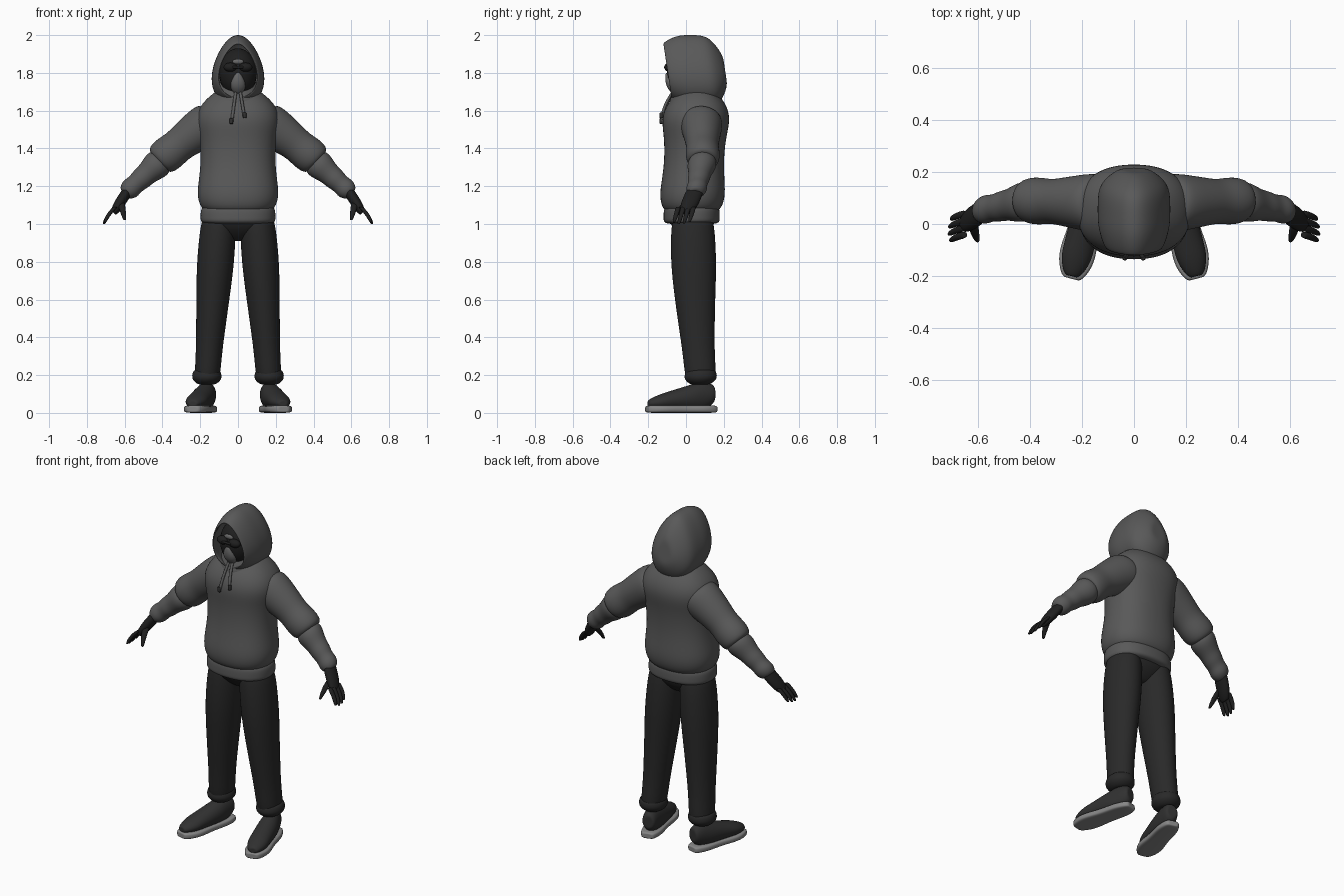
import bpy, bmesh
from math import sin, cos, pi, copysign
from mathutils import Vector

default_cube = bpy.data.objects.get("Cube")
if default_cube:
    bpy.data.objects.remove(default_cube, do_unlink=True)


def material(name, grey):
    mat = bpy.data.materials.new(name)
    mat.use_nodes = True
    color = (grey, grey, grey, 1)
    mat.diffuse_color = color
    mat.node_tree.nodes["Principled BSDF"].inputs["Base Color"].default_value = color
    return mat


FABRIC = material("hoodie_grey", .1)
TROUSER = material("trouser_charcoal", .022)
BLACK = material("glove_black", .014)
SHOE = material("shoe_charcoal", .03)
SOLE = material("sole_grey", .24)
MASK = material("mask_grey", .14)

ACROSS, BACK, UP = Vector((1, 0, 0)), Vector((0, 1, 0)), Vector((0, 0, 1))


def add_mesh(name, bm, mat):
    bmesh.ops.recalc_face_normals(bm, faces=bm.faces)
    mesh = bpy.data.meshes.new(name)
    bm.to_mesh(mesh)
    bm.free()
    mesh.materials.append(mat)
    for poly in mesh.polygons:
        poly.use_smooth = True
    obj = bpy.data.objects.new(name, mesh)
    bpy.context.collection.objects.link(obj)
    return obj


def subdivide(obj):
    modifier = obj.modifiers.new("round_off", "SUBSURF")
    modifier.levels = modifier.render_levels = 2


def sweep(name, start, end, widths, mat, ratio=1, depths=None, u=ACROSS, v=BACK,
          side=1, sides=16, power=2, egg=0, bow=Vector(), open_front=False):
    """Evenly spaced rounded sections from start to end; side -1 mirrors."""
    start, end = Vector(start), Vector(end)
    depths = depths or [width * ratio for width in widths]
    steps = len(widths) - 1
    sections = []
    for i, (width, depth) in enumerate(zip(widths, depths)):
        t = i / steps
        sections.append((start.lerp(end, t) + bow * sin(pi * t), width, depth))
    # A half-size section in each end plane keeps the rim firm
    if not open_front:
        sections.insert(0, (start, widths[0] / 2, depths[0] / 2))
    sections.append((end, widths[-1] / 2, depths[-1] / 2))

    bm = bmesh.new()
    loops = []
    for center, width, depth in sections:
        loop = []
        for i in range(sides):
            angle = 2 * pi * i / sides
            a, b = [copysign(abs(f) ** (2 / power), f) for f in (sin(angle), cos(angle))]
            point = center + u * width * a * (1 - egg * b) + v * depth * b
            point.x *= side
            loop.append(bm.verts.new(point))
        loops.append(loop)
    for near, far in zip(loops, loops[1:]):
        for i in range(sides):
            bm.faces.new((near[i - 1], near[i], far[i], far[i - 1]))
    bm.faces.new(loops[-1])
    if not open_front:
        bm.faces.new(loops[0])
    obj = add_mesh(name, bm, mat)
    if open_front:
        shell = obj.modifiers.new("cloth_thickness", "SOLIDIFY")
        shell.thickness = .015
        shell.offset = 0
    subdivide(obj)
    return obj


def ellipsoid(name, center, radii, mat, side=1):
    bm = bmesh.new()
    bmesh.ops.create_uvsphere(bm, u_segments=24, v_segments=16, radius=1)
    for vert in bm.verts:
        vert.co = Vector(center) + Vector(radii) * vert.co
        vert.co.x *= side
    add_mesh(name, bm, mat)


# Hoodie body bloused over a ribbed waistband, with a collar under the hood
sweep("hoodie_body", (0, .03, 1.06), (0, .06, 1.72),
      [.19, .22, .21, .2, .2, .21, .23, .2, .1], FABRIC, ratio=.8, sides=24, power=2.3)
sweep("waistband", (0, .03, 1), (0, .03, 1.1), [.2, .2, .2, .19], FABRIC,
      ratio=.75, sides=24, power=2.3)
sweep("hood_collar", (0, .05, 1.62), (0, .06, 1.76), [.15, .14, .12, .1], FABRIC)

# Hood: pointed sections from the open face to the back of the head
sweep("hood", (0, -.1, 1.81), (0, .2, 1.81), [.1, .12, .13, .13, .13, .12, .06],
      FABRIC, ratio=1.43, v=UP - BACK * .15, sides=20, egg=.27, open_front=True)

# Face covering, mask and bare brow
ellipsoid("face_covering", (0, 0, 1.8), (.1, .1, .13), BLACK)
sweep("face_mask", (0, -.06, 1.69), (0, -.1, 1.8), [.02, .04, .04, .03, .01], MASK,
      ratio=.7)
ellipsoid("brow_patch", (0, -.09, 1.86), (.03, .01, .014), MASK)
sweep("goggle_bridge", (-.03, -.11, 1.83), (.03, -.11, 1.83), [.008, .008], BLACK,
      u=BACK, v=UP, sides=8)

# Trouser seat joining the legs
sweep("trouser_seat", (0, .04, .91), (0, .03, 1.05), [.06, .14, .18, .19], TROUSER,
      ratio=.66, sides=24, power=2.3)

sleeve_across = Vector((.67, 0, .74))
foot_across = Vector((.97, .25, 0))

for side, label in ((1, "left_"), (-1, "right_")):
    # Sleeve: the upper part is pushed over the forearm in folds
    sweep(label + "upper_sleeve", (.12, .08, 1.55), (.42, .09, 1.33),
          [.12, .12, .11, .1, .09, .1, .09], FABRIC, ratio=.95, u=sleeve_across,
          side=side, bow=UP * .01)
    sweep(label + "forearm_sleeve", (.4, .09, 1.34), (.6, .05, 1.16),
          [.07, .08, .07, .06, .06, .05, .06, .04], FABRIC, u=sleeve_across, side=side)

    # Gloved hand
    sweep(label + "palm", (.58, .05, 1.18), (.66, 0, 1.06), [.03, .03, .03, .02],
          BLACK, ratio=1.6, u=sleeve_across, side=side)
    for finger, reach in enumerate((.86, .97, 1, .9)):
        knuckle = Vector((.65, .04 - .027 * finger, 1.09))
        tip = knuckle + Vector((.06, -.025, -.09)) * reach
        sweep(label + "finger_" + str(finger + 1), knuckle, tip, [.015, .014, .013, .008],
              BLACK, side=side, sides=8, bow=ACROSS * .008)
    sweep(label + "thumb", (.62, .01, 1.12), (.6, -.065, 1.02), [.02, .02, .015, .008],
          BLACK, side=side, sides=8, bow=BACK * -.01)

    # Trouser leg gathered into a loose ankle cuff
    sweep(label + "trouser_leg", (.1, .035, 1.06), (.165, .08, .16),
          [.09, .1, .1, .09, .08, .07, .07], TROUSER, ratio=1.22, side=side,
          bow=BACK * -.01)
    sweep(label + "trouser_cuff", (.165, .08, .23), (.165, .075, .15),
          [.07, .08, .08, .05], TROUSER, ratio=1.1, side=side)

    # Shoe and sole, swept from heel to toe
    sweep(label + "shoe", (.15, .15, .1), (.24, -.2, .05),
          [.04, .05, .06, .06, .06, .06, .03], SHOE,
          depths=[.05, .08, .07, .06, .05, .04, .02], u=foot_across, v=UP, side=side)
    sweep(label + "sole", (.15, .16, .02), (.24, -.21, .02),
          [.04, .06, .06, .06, .07, .07, .04], SOLE, depths=[.02] * 7,
          u=foot_across, v=UP, side=side, power=4)

    # Goggle lens and hanging drawstring, the right one longer
    ellipsoid(label + "goggle_lens", (.04, -.09, 1.83), (.036, .025, .024), BLACK, side)
    hang = Vector((.035, -.13, 1.545 + .015 * side))
    sweep(label + "drawstring", (.012, -.07, 1.7), hang, [.009] * 5, FABRIC,
          side=side, sides=8, bow=BACK * -.01)
    sweep(label + "drawstring_tip", hang + UP * .03, hang, [.011] * 3, SHOE,
          side=side, sides=8)
